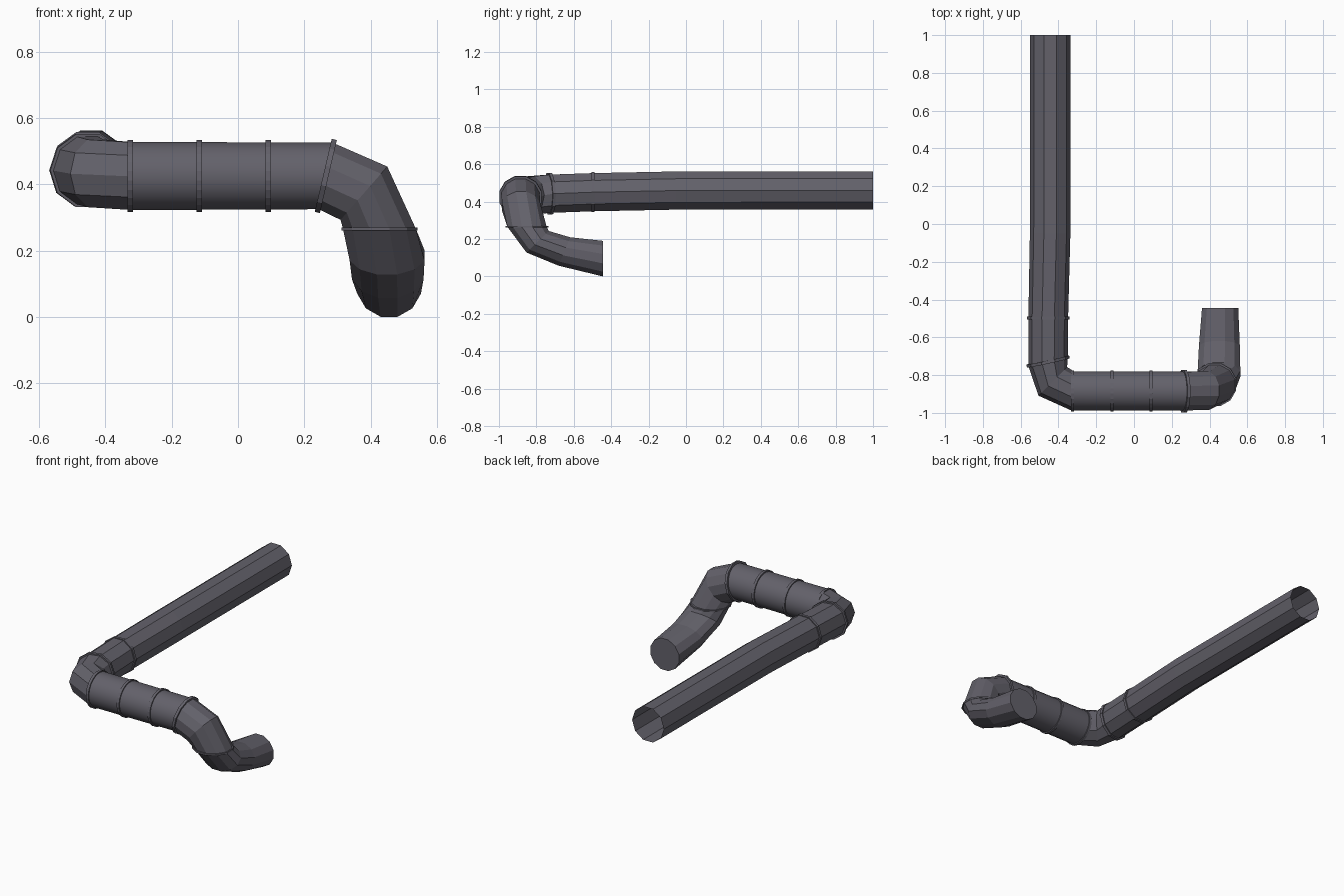
import bpy, bmesh, math
from mathutils import Vector

if "Cube" in bpy.data.objects:
    bpy.data.objects.remove(bpy.data.objects["Cube"])

# Dark grey paint shared by all parts
paint = bpy.data.materials.new("dark_grey")
paint.diffuse_color = (0.125, 0.12, 0.145, 1)
paint.use_nodes = True
paint.node_tree.nodes["Principled BSDF"].inputs["Base Color"].default_value = paint.diffuse_color

def loft(name, sections, u, sides=12, cap_end=False, smooth=False):
    """Sweep a polygon through sections (centre, normal, half-size u, half-size v)."""
    bm = bmesh.new()
    u = Vector(u)
    prev_n, loops = None, []
    for c, n, ru, rv in sections:
        c, n = Vector(c), Vector(n).normalized()
        if prev_n:
            u = prev_n.rotation_difference(n) @ u
        u = (u - n * u.dot(n)).normalized()
        v = n.cross(u)
        k = 1 / math.cos(math.pi / sides)
        loop = []
        for i in range(sides):
            a = 2 * math.pi * (i + 0.5) / sides
            loop.append(bm.verts.new(c + u * ru * k * math.cos(a) + v * rv * k * math.sin(a)))
        loops.append(loop)
        prev_n = n
    for a, b in zip(loops, loops[1:]):
        for i in range(sides):
            j = (i + 1) % sides
            bm.faces.new((a[i], a[j], b[j], b[i]))
    if cap_end:
        bm.faces.new(loops[-1])
    for f in bm.faces:
        f.smooth = smooth
    me = bpy.data.meshes.new(name)
    bm.to_mesh(me)
    bm.free()
    me.materials.append(paint)
    ob = bpy.data.objects.new(name, me)
    bpy.context.collection.objects.link(ob)
    return ob

def band(name, c, n, u, r=0.11, t=0.008, sides=12):
    """Raised joint collar around the pipe."""
    c, n = Vector(c), Vector(n).normalized()
    loft(name, [(c - n * t, n, 0.098, 0.098), (c - n * t, n, r, r),
                (c + n * t, n, r, r), (c + n * t, n, 0.098, 0.098)], u, sides)

R = 0.102
Z, X = (0, 0, 1), (1, 0, 0)
bend_in = (-0.455, -0.728, 0.442)
n_in = (0.21, -0.97, -0.03)
tilt = (0.974, 0, -0.226)
mid_end = (0.265, -0.885, 0.425)
drop = (0.427, -0.85, 0.265)

# Long pipe with the left elbow (open far end)
loft("long_pipe", [
    ((-0.443, 1.0, 0.46), (0, -1, 0), R, R),
    ((-0.444, -0.05, 0.459), (0, -1, 0), R, R),
    ((-0.454, -0.497, 0.45), (0, -1, 0), R, 0.1),
    (bend_in, n_in, 0.102, 0.102),
    ((-0.43, -0.833, 0.433), (1, -1, 0), R, R),
    ((-0.325, -0.883, 0.425), X, R, R)], Z, sides=10)

# Rounder cross pipe
loft("cross_pipe", [((-0.325, -0.883, 0.425), X, 0.103, 0.103),
                    (mid_end, tilt, 0.103, 0.103)], Z, sides=24, smooth=True)

# Right elbow dropping down and curling back (closed end)
outlet = loft("outlet_elbow", [
    (mid_end, tilt, R, R),
    ((0.38, -0.882, 0.373), (0.16, 0, -0.14), 0.107, R),
    (drop, (0, 0, -1), 0.11, 0.105),
    ((0.45, -0.793, 0.185), (0, 0.69, -0.72), 0.113, 0.083),
    ((0.452, -0.65, 0.133), (0, 0.92, -0.38), 0.108, 0.082),
    ((0.456, -0.445, 0.095), (0, 1, 0), 0.096, 0.095)], Z, cap_end=True)

# Joint collars
band("collar_long", (-0.454, -0.497, 0.45), (0, -1, 0), Z, 0.107, sides=10)
band("collar_left_elbow", bend_in, n_in, Z, sides=10)
for i, x in enumerate((-0.325, -0.117, 0.091)):
    band(f"collar_cross_{i + 1}", (x, -0.884, 0.425), X, Z, 0.109, sides=24)
band("collar_right_elbow", mid_end, tilt, Z, 0.113)
band("collar_drop", drop, (0, 0, -1), X, 0.114, 0.005)
